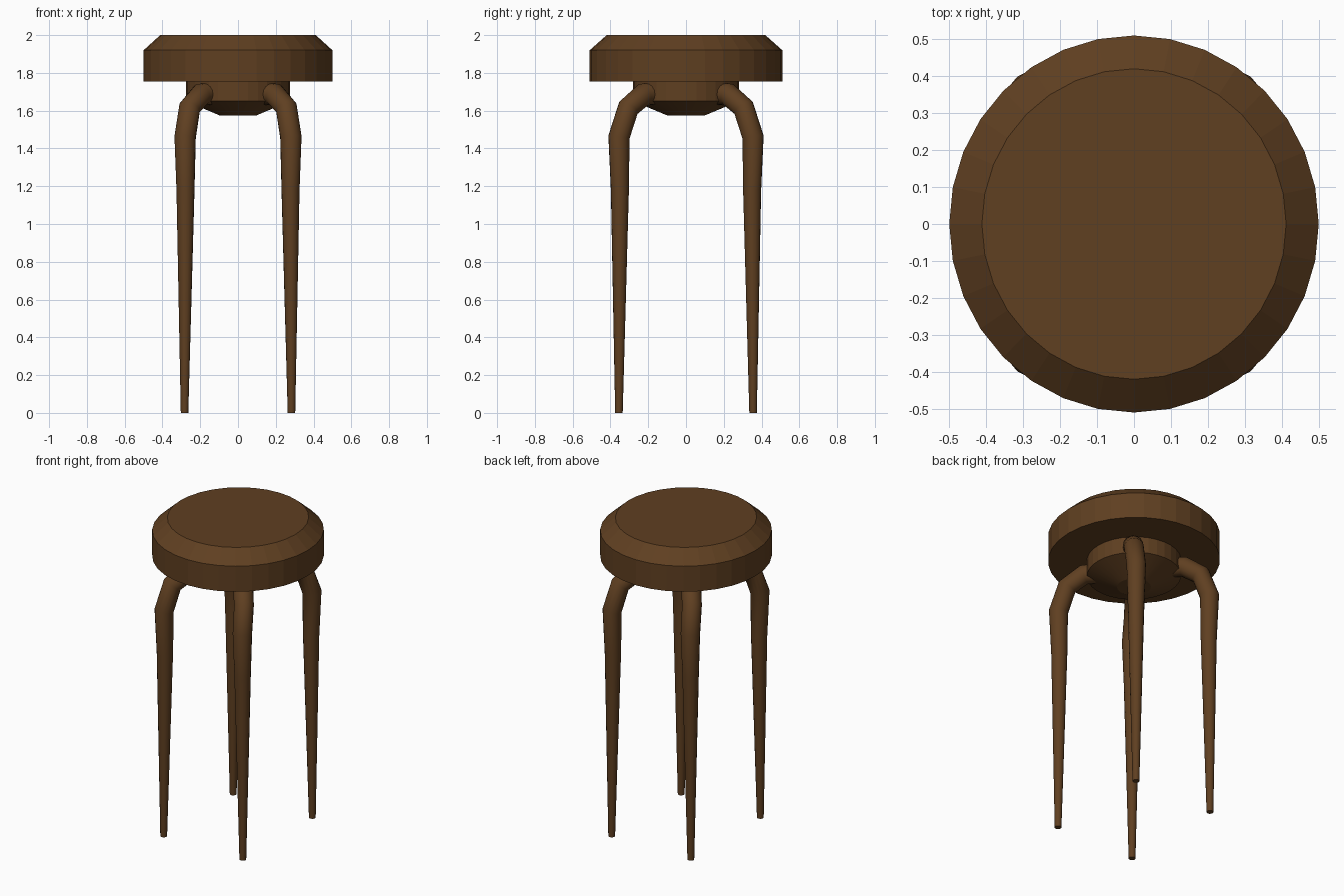
import bpy, bmesh
from math import sin, cos, pi
from mathutils import Vector

if "Cube" in bpy.data.objects:
    bpy.data.objects.remove(bpy.data.objects["Cube"])

wood = bpy.data.materials.new("dark_wood")
wood.diffuse_color = (0.115, 0.05, 0.015, 1)
wood.use_nodes = True
wood.node_tree.nodes["Principled BSDF"].inputs["Base Color"].default_value = wood.diffuse_color


def make_object(name, rings, angle):
    """Skin a stack of vertex rings, cap both ends, shade by angle."""
    bm = bmesh.new()
    loops = [[bm.verts.new(p) for p in ring] for ring in rings]
    n = len(loops[0])
    for a, b in zip(loops, loops[1:]):
        for i in range(n):
            j = (i + 1) % n
            bm.faces.new((a[i], a[j], b[j], b[i]))
    bm.faces.new(loops[0])
    bm.faces.new(loops[-1])
    bmesh.ops.recalc_face_normals(bm, faces=bm.faces)
    mesh = bpy.data.meshes.new(name)
    bm.to_mesh(mesh)
    bm.free()
    mesh.materials.append(wood)
    ob = bpy.data.objects.new(name, mesh)
    bpy.context.collection.objects.link(ob)
    bpy.ops.object.select_all(action='DESELECT')
    ob.select_set(True)
    bpy.context.view_layer.objects.active = ob
    bpy.ops.object.shade_smooth_by_angle(angle=angle)
    return ob


def lathe(name, profile, sides=32, squash=0.98):
    rings = [[(r * squash * cos(2 * pi * i / sides), r * sin(2 * pi * i / sides), z)
              for i in range(sides)] for r, z in profile]
    return make_object(name, rings, 0.1)


def leg(name, path, sx, sy, sides=16):
    """Tapered tube along a bent path; each point is x, y, z, radius."""
    pts = [Vector((x * sx, y * sy, z)) for x, y, z, r in path]
    rings = []
    for k, p in enumerate(pts):
        t_in = (p - pts[k - 1]).normalized() if k else Vector((0, 0, 1))
        t_out = (pts[k + 1] - p).normalized() if k < len(pts) - 1 else t_in
        t = (t_in + t_out).normalized() if k else t_in
        u = Vector((-sy * 0.355, sx * 0.283, 0)).normalized()
        u = (u - t * u.dot(t)).normalized()
        v = t.cross(u)
        r = path[k][3]
        rings.append([p + r * (u * cos(2 * pi * i / sides) + v * sin(2 * pi * i / sides))
                      for i in range(sides)])
    return make_object(name, rings, 0.6)


# Padded-edge seat and the hub beneath it
lathe("seat", [(0.51, 1.755), (0.51, 1.92), (0.42, 2.0)])
lathe("hub", [(0.10, 1.575), (0.28, 1.65), (0.28, 1.76)])

# Four bent legs, running from the foot up into the hub
path = [(0.283, 0.355, 0.0, 0.020), (0.278, 0.350, 1.18, 0.048),
        (0.280, 0.355, 1.46, 0.057), (0.256, 0.305, 1.615, 0.058),
        (0.195, 0.225, 1.685, 0.060), (0.12, 0.14, 1.69, 0.060)]
for depth, sy in (("front", -1), ("back", 1)):
    for side, sx in (("left", -1), ("right", 1)):
        leg(f"{depth}_{side}_leg", path, sx, sy)
